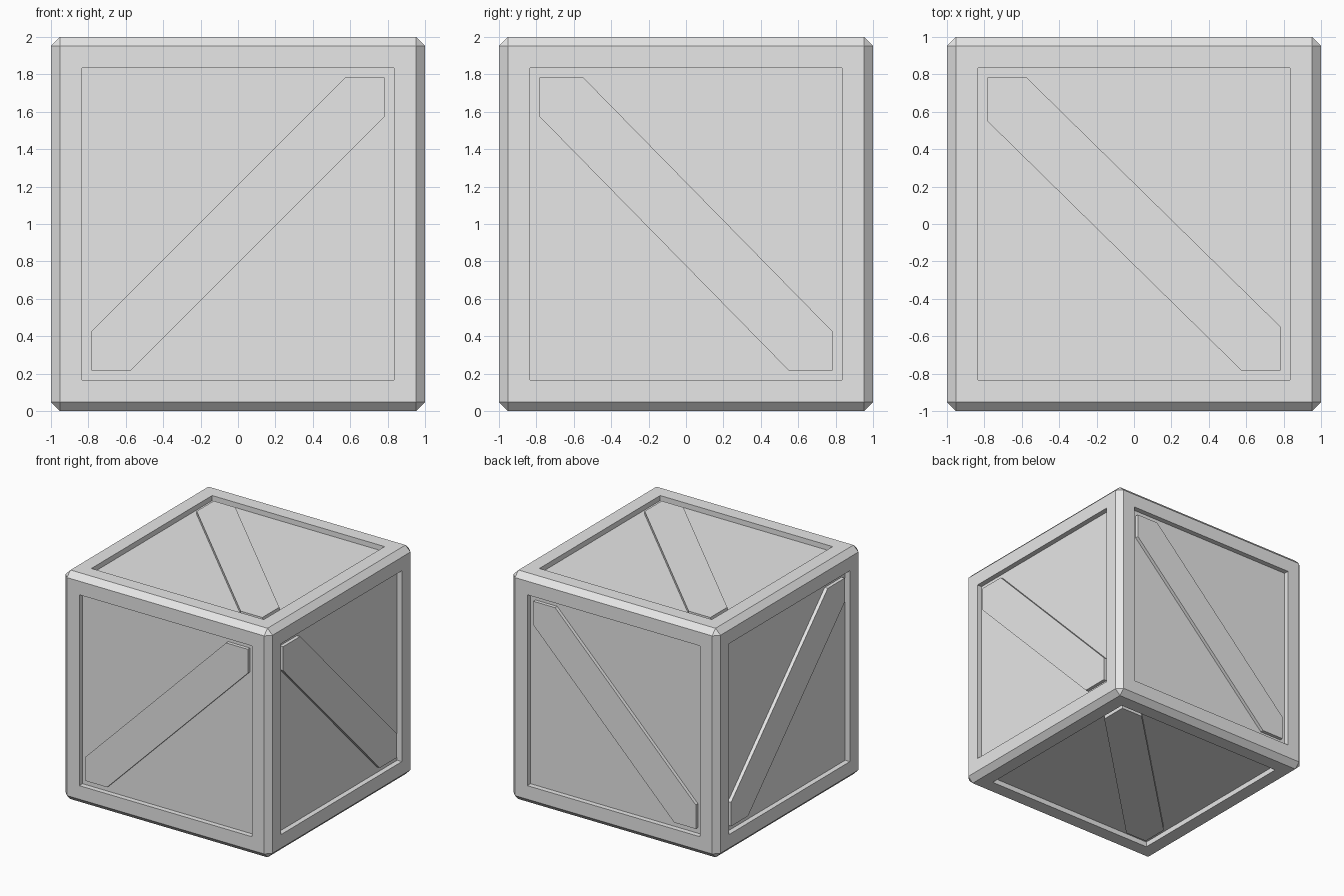
import bpy
import bmesh
from mathutils import Vector

default_cube = bpy.data.objects.get("Cube")
if default_cube:
    bpy.data.objects.remove(default_cube, do_unlink=True)

CHAMFER = 0.048       # cut along the outer edges
OPENING = 0.784       # half width of each recessed panel
PANEL_DEPTH = 0.045   # panel below the frame
BRACE_DEPTH = 0.015   # brace below the frame
CENTRE = Vector((0, 0, 1))

grey = bpy.data.materials.new("light_grey")
grey.use_nodes = True
grey.diffuse_color = (0.8, 0.8, 0.8, 1)
grey.node_tree.nodes["Principled BSDF"].inputs["Base Color"].default_value = grey.diffuse_color


def finish(name, bm):
    """Turn a bmesh into a flat shaded object."""
    bmesh.ops.recalc_face_normals(bm, faces=bm.faces)
    mesh = bpy.data.meshes.new(name)
    bm.to_mesh(mesh)
    bm.free()
    mesh.materials.append(grey)
    obj = bpy.data.objects.new(name, mesh)
    obj.location = CENTRE
    bpy.context.collection.objects.link(obj)


# Crate body: chamfered cube with a framed, sunken panel on every side
bm = bmesh.new()
bmesh.ops.create_cube(bm, size=2)
bmesh.ops.bevel(bm, geom=bm.edges[:], offset=CHAMFER, segments=1,
                profile=0.5, affect='EDGES')
bm.normal_update()
sides = [f for f in bm.faces if max(abs(c) for c in f.normal) > 0.99]
bmesh.ops.inset_individual(bm, faces=sides, thickness=1 - CHAMFER - OPENING)
bm.normal_update()
for panel in bmesh.ops.extrude_discrete_faces(bm, faces=sides)["faces"]:
    inward = panel.normal * -PANEL_DEPTH
    bmesh.ops.translate(bm, verts=panel.verts[:], vec=inward)
finish("crate_body", bm)


def brace(name, normal, u, v, flip, a=0.575, b=0.575):
    """Diagonal board from corner to corner, its ends cut to fit the opening."""
    n, u, v = Vector(normal), Vector(u) * flip, Vector(v)
    h = OPENING
    half = [(-h, b), (-h, h), (-a, h)]
    outline = half + [(-x, -y) for x, y in half]
    bm = bmesh.new()
    base = n * (1 - PANEL_DEPTH)
    face = bm.faces.new([bm.verts.new(base + u * x + v * y) for x, y in outline])
    grown = bmesh.ops.extrude_face_region(bm, geom=[face], use_keep_orig=True)["geom"]
    top = [g for g in grown if isinstance(g, bmesh.types.BMVert)]
    bmesh.ops.translate(bm, verts=top, vec=n * (PANEL_DEPTH - BRACE_DEPTH))
    finish(name, bm)


# Diagonal braces
X, Y, Z = Vector((1, 0, 0)), Vector((0, 1, 0)), Vector((0, 0, 1))
brace("front_brace", -Y, X, Z, -1)
brace("back_brace", Y, X, Z, -1)
brace("left_brace", X, Y, Z, 1, a=0.55)
brace("right_brace", -X, Y, Z, 1, a=0.55)
brace("top_brace", Z, X, Y, 1, b=0.55)
brace("bottom_brace", -Z, X, Y, -1, b=0.55)
